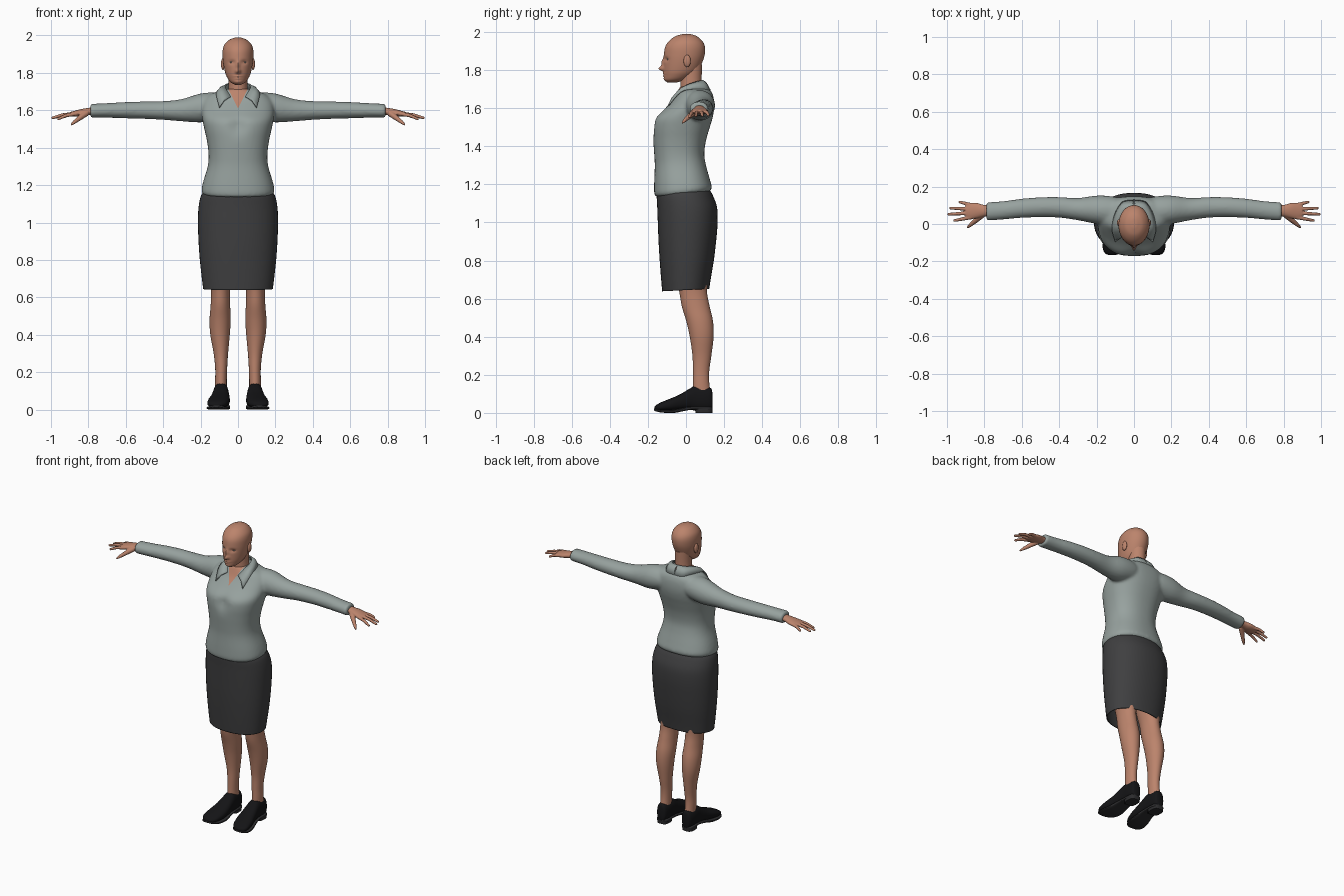
import bpy, bmesh, math
from mathutils import Vector

cube = bpy.data.objects.get("Cube")
if cube:
    bpy.data.objects.remove(cube)


def material(name, r, g, b):
    m = bpy.data.materials.new(name)
    m.use_nodes = True
    m.diffuse_color = (r, g, b, 1)
    node = m.node_tree.nodes["Principled BSDF"]
    node.inputs["Base Color"].default_value = (r, g, b, 1)
    node.inputs["Roughness"].default_value = 0.8
    return m


SKIN = material("skin", 0.5, 0.23, 0.15)
HAIR = material("brown hair", 0.075, 0.055, 0.032)
SHIRT = material("grey green cloth", 0.31, 0.36, 0.345)
SKIRT = material("charcoal cloth", 0.05, 0.05, 0.052)
LEATHER = material("black leather", 0.007, 0.007, 0.008)
SOLE = material("dark rubber", 0.025, 0.025, 0.027)
EYE = material("eye grey", 0.35, 0.3, 0.27)


def smooth_keys(keys, sub):
    """Catmull-Rom interpolation of rows of numbers."""
    rows = []
    for i in range(len(keys) - 1):
        quad = [keys[max(i - 1, 0)], keys[i], keys[i + 1], keys[min(i + 2, len(keys) - 1)]]
        for s in range(sub):
            t = s / sub
            rows.append([b + t * (c - a) / 2 + t * t * (a - 2.5 * b + 2 * c - d / 2)
                         + t ** 3 * (1.5 * (b - c) + (d - a) / 2) for a, b, c, d in zip(*quad)])
    return rows + [list(keys[-1])]


def skin_rings(bm, rings, caps=(True, True)):
    rings = [[bm.verts.new(p) for p in ring] for ring in rings]
    n = len(rings[0])
    for a, b in zip(rings, rings[1:]):
        for i in range(n):
            bm.faces.new((a[i], a[(i + 1) % n], b[(i + 1) % n], b[i]))
    for use, ring in zip(caps, (rings[0], rings[-1])):
        if use:
            bm.faces.new(ring)


def loft(bm, axis, keys, n=32, sub=5, power=2.0, caps=(True, True), flip=1):
    """Rows: position on the axis, then the extents of the section on the other two axes."""
    def signed(v):
        return math.copysign(abs(v) ** (2 / power), v)
    rings = []
    for t, a0, a1, b0, b1 in smooth_keys(keys, sub):
        ring = []
        for i in range(n):
            w = math.tau * i / n
            a = (a0 + a1) / 2 + (a1 - a0) / 2 * signed(math.cos(w))
            b = (b0 + b1) / 2 + (b1 - b0) / 2 * signed(math.sin(w))
            x, y, z = {"x": (t, a, b), "y": (a, t, b), "z": (a, b, t)}[axis]
            ring.append((flip * x, y, z))
        rings.append(ring)
    skin_rings(bm, rings, caps)


def upright(rows):
    """Symmetric section rows: height, half width, front, back."""
    return [(z, -w, w, f, b) for z, w, f, b in rows]


def tube(bm, points, radii, n=12):
    pts = [Vector(p) for p in points]
    rings = []
    for i, p in enumerate(pts):
        q = (pts[min(i + 1, len(pts) - 1)] - pts[max(i - 1, 0)]).to_track_quat("Z", "Y")
        rings.append([p + q @ Vector((math.cos(math.tau * k / n), math.sin(math.tau * k / n), 0)) * radii[i]
                      for k in range(n)])
    skin_rings(bm, rings)


def finish(name, bm, mats, mirror=False, voxel=0, thick=0, angle=50):
    bmesh.ops.recalc_face_normals(bm, faces=bm.faces)
    me = bpy.data.meshes.new(name)
    bm.to_mesh(me)
    bm.free()
    ob = bpy.data.objects.new(name, me)
    bpy.context.collection.objects.link(ob)
    if voxel:
        # fuse overlapping volumes into one smooth skin
        r = ob.modifiers.new("fuse", "REMESH")
        r.mode, r.voxel_size = "VOXEL", voxel
        s = ob.modifiers.new("relax", "SMOOTH")
        s.factor, s.iterations = 0.5, 5
        bpy.context.view_layer.update()
        deps = bpy.context.evaluated_depsgraph_get()
        fused = bpy.data.meshes.new_from_object(ob.evaluated_get(deps))
        ob.modifiers.clear()
        ob.data = fused
    ob.data.materials.clear()
    for m in mats:
        ob.data.materials.append(m)
    bpy.ops.object.select_all(action="DESELECT")
    ob.select_set(True)
    bpy.context.view_layer.objects.active = ob
    bpy.ops.object.shade_smooth_by_angle(angle=math.radians(angle))
    if thick:
        s = ob.modifiers.new("thickness", "SOLIDIFY")
        s.thickness = thick
    if mirror:
        ob.modifiers.new("mirror", "MIRROR")
    return ob


# blouse: torso and sleeves fused, then a skin-coloured V neck cut in
bm = bmesh.new()
loft(bm, "z", upright([
    (1.15, .183, -.158, .125), (1.17, .195, -.167, .136), (1.22, .186, -.167, .125),
    (1.30, .162, -.164, .105), (1.36, .157, -.167, .096), (1.43, .165, -.172, .105),
    (1.50, .180, -.174, .125), (1.55, .190, -.162, .140), (1.60, .195, -.110, .148),
    (1.65, .185, -.066, .146), (1.685, .15, -.046, .135), (1.705, .09, -.036, .115),
    (1.715, .06, -.03, .095)]), n=48, power=2.3)
for v in bm.verts:
    v.co.z += 0.1 * v.co.y * max(0, min(1, (1.3 - v.co.z) / 0.13))
    if v.co.y < 0:
        v.co.y += 0.02 * math.exp(-(v.co.x / .04) ** 2 - ((v.co.z - 1.52) / .05) ** 2)
for side in (1, -1):
    loft(bm, "x", [
        (.05, 0, .13, 1.56, 1.688), (.12, -.01, .148, 1.545, 1.695), (.20, 0, .152, 1.535, 1.69),
        (.30, .02, .139, 1.541, 1.66), (.40, .034, .144, 1.549, 1.649), (.50, .037, .143, 1.554, 1.647),
        (.60, .033, .135, 1.557, 1.644), (.70, .024, .122, 1.56, 1.638), (.775, .018, .117, 1.56, 1.635),
        (.79, .018, .117, 1.56, 1.635)], flip=side)
blouse = finish("blouse", bm, [SHIRT, SKIN], voxel=0.009)
bm = bmesh.new()
bm.from_mesh(blouse.data)
slope, low = 0.5, 1.61
for side in (1, -1):
    faces = [f for f in bm.faces if f.calc_center_median().y < .02
             and abs(f.calc_center_median().x) < .1 and f.calc_center_median().z > 1.58]
    geom = faces + list({e for f in faces for e in f.edges}) + list({v for f in faces for v in f.verts})
    bmesh.ops.bisect_plane(bm, geom=geom, plane_co=(0, 0, low), plane_no=(side, 0, -slope))
for f in bm.faces:
    c = f.calc_center_median()
    f.material_index = int(c.y < .01 and c.z > low and abs(c.x) < slope * (c.z - low))
bm.to_mesh(blouse.data)
bm.free()

# collar: folded band ending in two points
top = [(0, .092, 1.748), (.045, .082, 1.747), (.068, .035, 1.735), (.062, -.02, 1.712), (.04, -.058, 1.675)]
fold = [(0, .13, 1.695), (.065, .118, 1.695), (.105, .05, 1.702), (.118, -.03, 1.688), (.1, -.096, 1.615)]
bm = bmesh.new()
rows = [(bm.verts.new(a[:3]), bm.verts.new([(p + q) / 2 + o for p, q, o in zip(a, b, (0.005, 0, .008))]),
         bm.verts.new(b)) for a, b in zip(smooth_keys(top, 4), smooth_keys(fold, 4))]
for r, s in zip(rows, rows[1:]):
    for i in range(2):
        bm.faces.new((r[i], r[i + 1], s[i + 1], s[i]))
finish("collar", bm, [SHIRT], mirror=True, thick=0.007)

# skirt, open at the hem, a little higher behind
bm = bmesh.new()
loft(bm, "z", upright([
    (.645, .186, -.125, .122), (.70, .193, -.13, .13), (.80, .204, -.138, .146), (.90, .211, -.144, .158),
    (1.0, .214, -.148, .166), (1.08, .211, -.151, .163), (1.14, .199, -.154, .142), (1.17, .18, -.15, .125)]),
    n=48, power=2.2, caps=(False, True))
for v in bm.verts:
    v.co.z += 0.05 * v.co.y * max(0, (.8 - v.co.z) / .15)
finish("skirt", bm, [SKIRT], thick=0.006)

# legs
bm = bmesh.new()
loft(bm, "z", [
    (.10, .06, .122, .035, .13), (.16, .06, .122, .036, .122), (.22, .058, .122, .036, .122),
    (.30, .053, .130, .034, .133), (.40, .044, .148, .020, .145), (.48, .039, .152, .002, .142),
    (.56, .042, .146, -.022, .124), (.64, .042, .144, -.036, .11), (.75, .025, .155, -.06, .115),
    (.95, .012, .175, -.08, .12)])
finish("legs", bm, [SKIN], mirror=True)

# shoes: upper, sole and heel
bm = bmesh.new()
loft(bm, "y", [
    (.14, .08, .105, .03, .09), (.132, .062, .122, .014, .128), (.10, .053, .13, .012, .135),
    (.05, .05, .132, .012, .142), (.02, .048, .136, .016, .128), (-.03, .044, .147, .014, .098),
    (-.08, .045, .16, .01, .076), (-.13, .058, .164, .01, .056), (-.155, .078, .152, .012, .042),
    (-.165, .1, .13, .016, .032)], power=2.4)
finish("shoe_uppers", bm, [LEATHER], mirror=True)
bm = bmesh.new()
loft(bm, "y", [
    (.138, .078, .108, .014, .03), (.12, .054, .13, .014, .034), (.05, .05, .134, .018, .034),
    (0, .047, .142, .012, .03), (-.06, .042, .158, 0, .018), (-.12, .05, .168, .001, .016),
    (-.155, .076, .156, .007, .02), (-.167, .1, .132, .012, .022)], power=4)
loft(bm, "z", [(0, .056, .13, .05, .138), (.025, .054, .132, .046, .14)], power=3, sub=1)
finish("shoe_soles", bm, [SOLE], mirror=True, angle=35)

# hands: palm, four fingers and a thumb fused
bm = bmesh.new()
loft(bm, "x", [
    (.74, .042, .098, 1.575, 1.62), (.80, .04, .102, 1.574, 1.613), (.84, .031, .113, 1.568, 1.606),
    (.875, .026, .113, 1.566, 1.597), (.9, .036, .104, 1.57, 1.59)], n=24)
for root, tip, height in ((.037, .017, 1.552), (.059, .052, 1.558), (.08, .085, 1.56), (.1, .119, 1.562)):
    reach = 1.0 - 18 * (tip - .06) ** 2
    start, end = Vector((.865, root, 1.582)), Vector((reach, tip, height))
    middle = start.lerp(end, 0.55) + Vector((0, 0, .006))
    tube(bm, [start, middle, start.lerp(end, .95), end], [.0115, .0095, .0075, .004])
tube(bm, [(.81, .05, 1.585), (.845, .02, 1.56), (.875, -.006, 1.537), (.892, -.02, 1.522)],
     [.017, .014, .010, .005])
finish("hands", bm, [SKIN], mirror=True, voxel=0.0035)

# neck
bm = bmesh.new()
loft(bm, "z", upright([(1.66, .062, -.03, .09), (1.70, .053, -.03, .084), (1.75, .05, -.03, .082),
                       (1.83, .05, -.03, .085)]))
finish("neck", bm, [SKIN])

# head: lofted, features pushed out or in, hairline cut with planes
bm = bmesh.new()
loft(bm, "z", upright([
    (1.735, .014, -.097, -.05), (1.75, .04, -.112, 0), (1.775, .058, -.115, .04), (1.80, .068, -.117, .065),
    (1.84, .077, -.117, .085), (1.88, .082, -.116, .098), (1.92, .082, -.11, .1), (1.95, .073, -.092, .088),
    (1.975, .05, -.062, .062), (1.987, .022, -.028, .034), (1.99, .004, -.004, .008)]), n=72, sub=7)
features = [(0, 1.808, .012, .012, -.026), (0, 1.838, .009, .022, -.013), (.033, 1.857, .016, .011, .009),
            (-.033, 1.857, .016, .011, .009), (0, 1.782, .02, .005, -.006), (0, 1.77, .017, .005, -.006),
            (0, 1.752, .02, .01, -.004)]
for v in bm.verts:
    if v.co.y < -.04:
        v.co.y += sum(d * math.exp(-((v.co.x - x) / w) ** 2 - ((v.co.z - z) / h) ** 2)
                      for x, z, w, h, d in features)
temple, brow, nape = Vector((0, 0, 1.89)), Vector((0, .038, .115)), Vector((0, .08, .045))
base, up = Vector((0, 0, 1.815)), Vector((0, 0, 1))
for co, no in ((temple, brow), (temple, nape), (base, up)):
    bmesh.ops.bisect_plane(bm, geom=bm.verts[:] + bm.edges[:] + bm.faces[:], plane_co=co, plane_no=no)
for f in bm.faces:
    c = f.calc_center_median()
    above = (c - temple).dot(brow) > 0 or (c - temple).dot(nape) > 0
    f.material_index = int(above and c.z > base.z)
finish("head", bm, [SKIN, HAIR])


def ellipsoid(name, centre, radii, mat):
    bm = bmesh.new()
    bmesh.ops.create_uvsphere(bm, u_segments=20, v_segments=12, radius=1)
    bmesh.ops.scale(bm, vec=radii, verts=bm.verts)
    bmesh.ops.translate(bm, vec=centre, verts=bm.verts)
    finish(name, bm, [mat], mirror=True)


ellipsoid("eyes", (.033, -.09, 1.857), (.014, .0105, .006), EYE)
ellipsoid("ears", (.08, .006, 1.848), (.011, .019, .032), SKIN)
